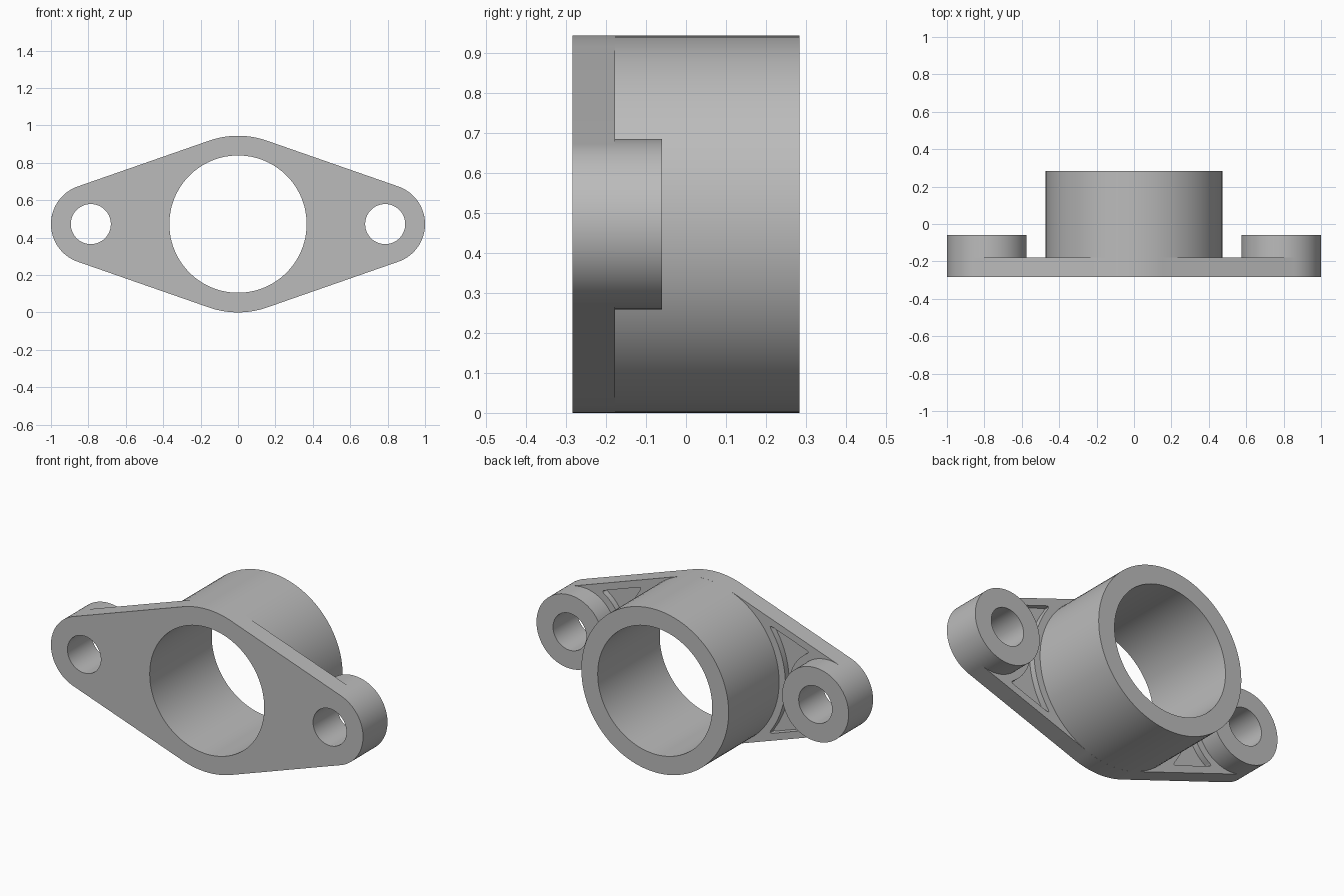
import bpy, bmesh
from math import sin, cos, asin, atan2, acos, sqrt, pi
from mathutils import Vector

if "Cube" in bpy.data.objects:
    bpy.data.objects.remove(bpy.data.objects["Cube"])

# Main dimensions
R, BORE = 0.472, 0.367            # barrel outer and inner radius
BOSS, HOLE, BX = 0.213, 0.107, 0.787   # boss radii and offset from centre
FRONT, PLATE, BOSS_TOP, BACK = -0.284, -0.178, -0.06, 0.284
WALL, DEPTH = 0.04, 0.035         # pocket rim width and pocket depth
SEG = 96

grey = bpy.data.materials.new("plain grey")
grey.use_nodes = True
colour = (0.5, 0.5, 0.5, 1)
grey.diffuse_color = colour
grey.node_tree.nodes["Principled BSDF"].inputs["Base Color"].default_value = colour


def arc(cx, r, a0, a1, n):
    return [Vector((cx + r * cos(a0 + (a1 - a0) * i / n),
                    r * sin(a0 + (a1 - a0) * i / n))) for i in range(n + 1)]


def circle(cx, r):
    return arc(cx, r, 0, 2 * pi, SEG)[:-1]


def finish(name, bm):
    bmesh.ops.recalc_face_normals(bm, faces=bm.faces[:])
    mesh = bpy.data.meshes.new(name)
    bm.to_mesh(mesh)
    bm.free()
    mesh.materials.append(grey)
    obj = bpy.data.objects.new(name, mesh)
    bpy.context.collection.objects.link(obj)
    return obj


def ring_verts(bm, points, y):
    return [bm.verts.new((p.x, y, R + p.y)) for p in points]


def bridge(bm, a, b):
    for i in range(len(a)):
        j = (i + 1) % len(a)
        bm.faces.new((a[i], a[j], b[j], b[i]))


def prism(name, points, y0, y1):
    bm = bmesh.new()
    a, b = ring_verts(bm, points, y0), ring_verts(bm, points, y1)
    bridge(bm, a, b)
    bm.faces.new(a)
    bm.faces.new(b)
    return finish(name, bm)


def tube(name, cx, outer, inner, y0, y1):
    # Open at y0, where it sits on the plate
    bm = bmesh.new()
    loops = [ring_verts(bm, circle(cx, r), y)
             for r, y in ((outer, y0), (outer, y1), (inner, y1), (inner, y0))]
    for a, b in zip(loops, loops[1:]):
        bridge(bm, a, b)
    return finish(name, bm)


def corner(p, q, s):
    # Rounded corner from p to s, pulled towards q
    return [p * (1 - t) ** 2 + q * 2 * t * (1 - t) + s * t * t
            for t in (0.2, 0.4, 0.6, 0.8)]


def activate(obj):
    bpy.ops.object.select_all(action="DESELECT")
    obj.select_set(True)
    bpy.context.view_layer.objects.active = obj


def cut(obj, cutter):
    cutter.hide_render = True
    mod = obj.modifiers.new("cut", "BOOLEAN")
    mod.operation, mod.solver, mod.object = "DIFFERENCE", "EXACT", cutter
    activate(obj)
    bpy.ops.object.modifier_apply(modifier=mod.name)
    bpy.data.objects.remove(cutter)


# Flange outline: three circles joined by tangent lines
lean = asin((R - BOSS) / BX)
top = pi / 2 - lean
outline = (arc(BX, BOSS, -top, top, 40) + arc(0, R, top, pi - top, 20)
           + arc(-BX, BOSS, pi - top, pi + top, 40)
           + arc(0, R, pi + top, 2 * pi - top, 20))
plate = prism("flange_plate", outline, FRONT, PLATE)

# Pocket outline, offset from barrel, rim and boss
rb, rs, d = R + WALL, BOSS + WALL, R - WALL
normal, along = Vector((sin(lean), cos(lean))), Vector((cos(lean), -sin(lean)))
p1 = normal * d + along * sqrt(rb ** 2 - d ** 2)
p2 = normal * d + along * (BX * cos(lean) - sqrt(rs ** 2 - (d - BX * sin(lean)) ** 2))
a1 = atan2(p1.y, p1.x) - 0.07
a2 = atan2(p2.y, p2.x - BX) + 0.1
barrel_side = arc(0, rb, 0, a1, 24)
boss_side = arc(BX, rs, a2, pi, 24)
e1, e2 = p1 + along * 0.035, p2 - along * 0.025
upper = (barrel_side + corner(barrel_side[-1], p1, e1) + [e1, e2]
         + corner(e2, p2, boss_side[0]) + boss_side)
lower = [Vector((p.x, -p.y)) for p in reversed(upper[1:-1])]
pocket = upper + lower

# Cut the pockets, bolt holes and bore
for side in (1, -1):
    shape = [Vector((p.x * side, p.y)) for p in pocket]
    cut(plate, prism("pocket_cutter", shape, PLATE - DEPTH, PLATE + 0.1))
    cut(plate, prism("hole_cutter", circle(side * BX, HOLE), FRONT - 0.1, PLATE + 0.1))
cut(plate, prism("bore_cutter", circle(0, BORE), FRONT - 0.1, PLATE + 0.1))

# Barrel and bolt bosses
parts = [plate,
         tube("barrel", 0, R, BORE, PLATE, BACK),
         tube("boss_left", BX, BOSS, HOLE, PLATE, BOSS_TOP),
         tube("boss_right", -BX, BOSS, HOLE, PLATE, BOSS_TOP)]
for part in parts:
    activate(part)
    bpy.ops.object.shade_smooth_by_angle()
